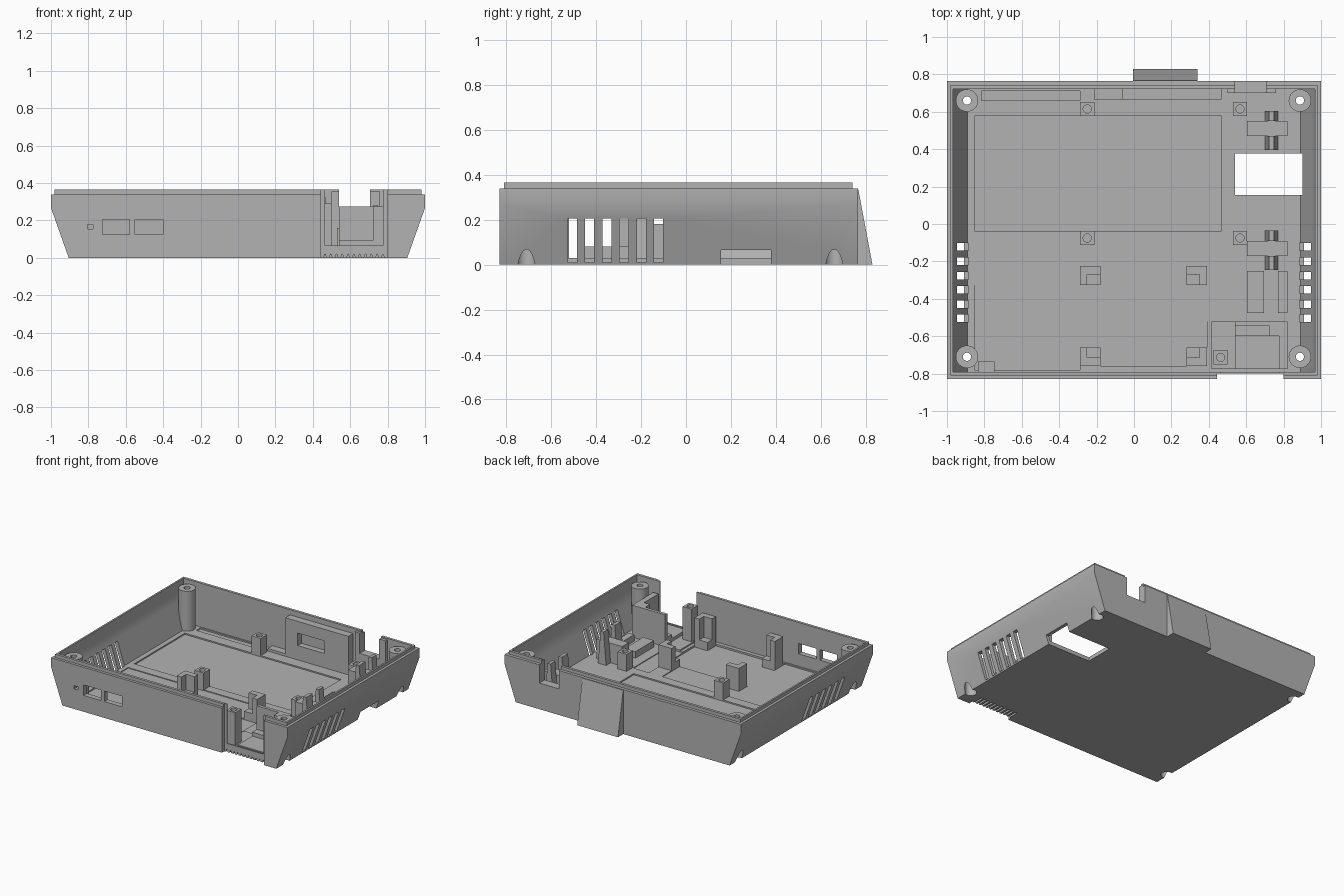
import bpy, bmesh, math

if "Cube" in bpy.data.objects:
    bpy.data.objects.remove(bpy.data.objects["Cube"], do_unlink=True)

grey = bpy.data.materials.new("plain_grey")
grey.use_nodes = True
COLOR = (0.45, 0.45, 0.45, 1)
grey.diffuse_color = COLOR
grey.node_tree.nodes["Principled BSDF"].inputs["Base Color"].default_value = COLOR


def finish(name, bm):
    bmesh.ops.recalc_face_normals(bm, faces=bm.faces)
    mesh = bpy.data.meshes.new(name)
    bm.to_mesh(mesh)
    bm.free()
    mesh.materials.append(grey)
    ob = bpy.data.objects.new(name, mesh)
    bpy.context.scene.collection.objects.link(ob)
    return ob


def prism(name, profile, axis, lo, hi):
    """Extrude a 2D profile along x (profile y,z) or y (profile x,z)."""
    bm = bmesh.new()
    place = (lambda a, b: (lo, a, b)) if axis == "x" else (lambda a, b: (a, lo, b))
    face = bm.faces.new([bm.verts.new(place(a, b)) for a, b in profile])
    ext = bmesh.ops.extrude_face_region(bm, geom=[face])
    move = (hi - lo, 0, 0) if axis == "x" else (0, hi - lo, 0)
    verts = [g for g in ext["geom"] if isinstance(g, bmesh.types.BMVert)]
    bmesh.ops.translate(bm, verts=verts, vec=move)
    return finish(name, bm)


def box(name, x0, x1, y0, y1, z0, z1):
    return prism(name, [(x0, z0), (x1, z0), (x1, z1), (x0, z1)], "y", y0, y1)


def cylinder(name, x, y, r, z0, z1, sides=32):
    bm = bmesh.new()
    bmesh.ops.create_cone(bm, cap_ends=True, segments=sides, radius1=r, radius2=r, depth=z1 - z0)
    bmesh.ops.translate(bm, verts=bm.verts, vec=(x, y, (z0 + z1) / 2))
    return finish(name, bm)


def combine(target, tool, operation="DIFFERENCE"):
    mod = target.modifiers.new("boolean", "BOOLEAN")
    mod.operation, mod.solver, mod.object = operation, "EXACT", tool
    bpy.context.view_layer.objects.active = target
    bpy.ops.object.modifier_apply(modifier=mod.name)
    bpy.data.objects.remove(tool, do_unlink=True)


def cut(target, *dims):
    combine(target, box("cutter", *dims))


FLOOR = 0.03
CORNERS = [(x, y) for x in (-0.893, 0.887) for y in (-0.71, 0.66)]

# Shell: flared sides, stepped rim, hollow with screw bosses left standing
tray = prism("tray_shell", [(-0.905, 0), (0.905, 0), (1, 0.267), (1, 0.34), (-1, 0.34), (-1, 0.267)],
             "y", -0.83, 0.765)
combine(tray, box("lip", -0.98, 0.98, -0.81, 0.742, 0.3, 0.365), "UNION")
hollow = prism("hollow", [(-0.89, FLOOR), (0.89, FLOOR), (0.967, 0.267), (0.967, 0.5),
                          (-0.967, 0.5), (-0.967, 0.267)], "y", -0.79, 0.722)
for x, y in CORNERS:
    combine(hollow, cylinder("boss", x, y, 0.06, -0.1, 0.335))
combine(tray, hollow)
for x, y in CORNERS:
    combine(tray, cylinder("screw_hole", x, y, 0.022, -0.1, 0.5, 24))
    combine(tray, cylinder("counterbore", x, y, 0.042, -0.1, 0.2))

# Side vents
for i in range(6):
    y = -0.505 + i * 0.0765
    for x0, x1 in ((-1.1, -0.885), (0.885, 1.1)):
        cut(tray, x0, x1, y - 0.02, y + 0.02, 0.01, 0.205)

# Front ports, indicator hole and open front bay
cut(tray, -0.725, -0.58, -0.9, -0.7, 0.125, 0.205)
cut(tray, -0.55, -0.40, -0.9, -0.7, 0.125, 0.205)
cut(tray, -0.805, -0.775, -0.9, -0.7, 0.153, 0.178)
cut(tray, 0.445, 0.80, -0.9, -0.8, -0.1, 0.5)
cut(tray, 0.465, 0.775, -0.9, -0.78, 0.065, 0.5)

# Grip grooves beneath the front bay
for i in range(11):
    x = 0.465 + i * 0.031
    combine(tray, prism("groove", [(x - 0.012, -0.01), (x + 0.012, -0.01), (x, 0.022)], "y", -0.85, -0.72))

# Back notch and the opening through floor and side
cut(tray, 0.54, 0.705, 0.6, 0.9, 0.2, 0.5)
cut(tray, 0.54, 1.1, 0.155, 0.378, -0.1, 0.065)

# Shallow floor pockets
for x0, x1, y0, y1, depth in (
        (-0.853, 0.468, -0.037, 0.577, 0.01),
        (-0.815, -0.29, 0.66, 0.71, 0.01),
        (-0.853, -0.29, -0.78, -0.325, 0.01),
        (-0.853, 0.28, -0.325, -0.11, 0.006),
        (-0.29, 0.39, -0.76, -0.325, 0.014),
        (0.39, 0.525, -0.52, -0.11, 0.006)):
    cut(tray, x0, x1, y0, y1, FLOOR - depth, 0.06)

# Sloped block on the back
wedge = prism("back_wedge", [(0.75, 0), (0.83, 0), (0.767, 0.335), (0.75, 0.335)], "x", -0.005, 0.34)

# Inner panel with a recessed window
panel = box("back_inner_panel", -0.065, 0.468, 0.665, 0.73, 0.02, 0.325)
cut(panel, 0.04, 0.265, 0.6, 0.71, 0.14, 0.235)
box("back_inner_step", -0.215, -0.06, 0.665, 0.73, 0.02, 0.05)

# Frame around the back notch
for name, x0, x1 in (("notch_frame_left", 0.705, 0.76), ("notch_frame_right", 0.50, 0.54)):
    box(name, x0, x1, 0.70, 0.73, 0.02, 0.355)
box("notch_frame_sill", 0.50, 0.76, 0.70, 0.73, 0.02, 0.2)

# Board standoffs with pilot holes
for x, y, top in ((-0.25, 0.615, 0.16), (0.567, 0.615, 0.16), (-0.25, -0.075, 0.16),
                  (0.567, -0.075, 0.16), (0.463, -0.713, 0.29)):
    post = box("standoff", x - 0.038, x + 0.038, y - 0.038, y + 0.038, 0.015, top)
    combine(post, cylinder("pilot", x, y, 0.022, top - 0.08, top + 0.1, 20))

# L-shaped corner brackets that hold a module
LEFT, RIGHT, FRONT, BACK = -0.29, 0.39, -0.76, -0.225
for x, sx in ((LEFT, 1), (RIGHT, -1)):
    for y, sy, top in ((FRONT, 1, 0.24), (BACK, -1, 0.2)):
        xs = sorted((x, x + sx * 0.11))
        ys = sorted((y, y + sy * 0.1))
        bracket = box("module_bracket", *xs, *ys, 0.012, top)
        xs = sorted((x + sx * 0.04, x + sx * 0.2))
        ys = sorted((y + sy * 0.045, y + sy * 0.2))
        cut(bracket, *xs, *ys, 0.08, 0.5)

# Saddles: low block between two tapered posts
for y in (-0.13, 0.51):
    box("saddle_block", 0.603, 0.82, y - 0.04, y + 0.04, 0.02, 0.18)
    for y0, y1 in ((y - 0.115, y - 0.04), (y + 0.04, y + 0.095)):
        prism("saddle_post", [(0.70, 0.02), (0.77, 0.02), (0.748, 0.28), (0.722, 0.28)], "y", y0, y1)

# Low rails behind the front bay
box("rail_inner", 0.603, 0.695, -0.475, -0.25, 0.02, 0.08)
box("rail_outer", 0.77, 0.82, -0.475, -0.25, 0.02, 0.08)

# Front bay compartment
bay = box("front_bay", 0.54, 0.82, -0.775, -0.52, 0.02, 0.275)
cut(bay, 0.5, 0.725, -0.9, -0.545, 0.095, 0.5)
cut(bay, 0.5, 0.775, -0.9, -0.6, 0.065, 0.5)
box("front_bay_base", 0.415, 0.82, -0.775, -0.52, 0.02, 0.04)

# Light guide behind the indicator hole
box("light_guide", -0.835, -0.745, -0.80, -0.735, 0.02, 0.15)

# Smooth the bend of the sides, keep edges crisp
bpy.ops.object.select_all(action="DESELECT")
tray.select_set(True)
bpy.context.view_layer.objects.active = tray
bpy.ops.object.shade_smooth_by_angle(angle=math.radians(30))
